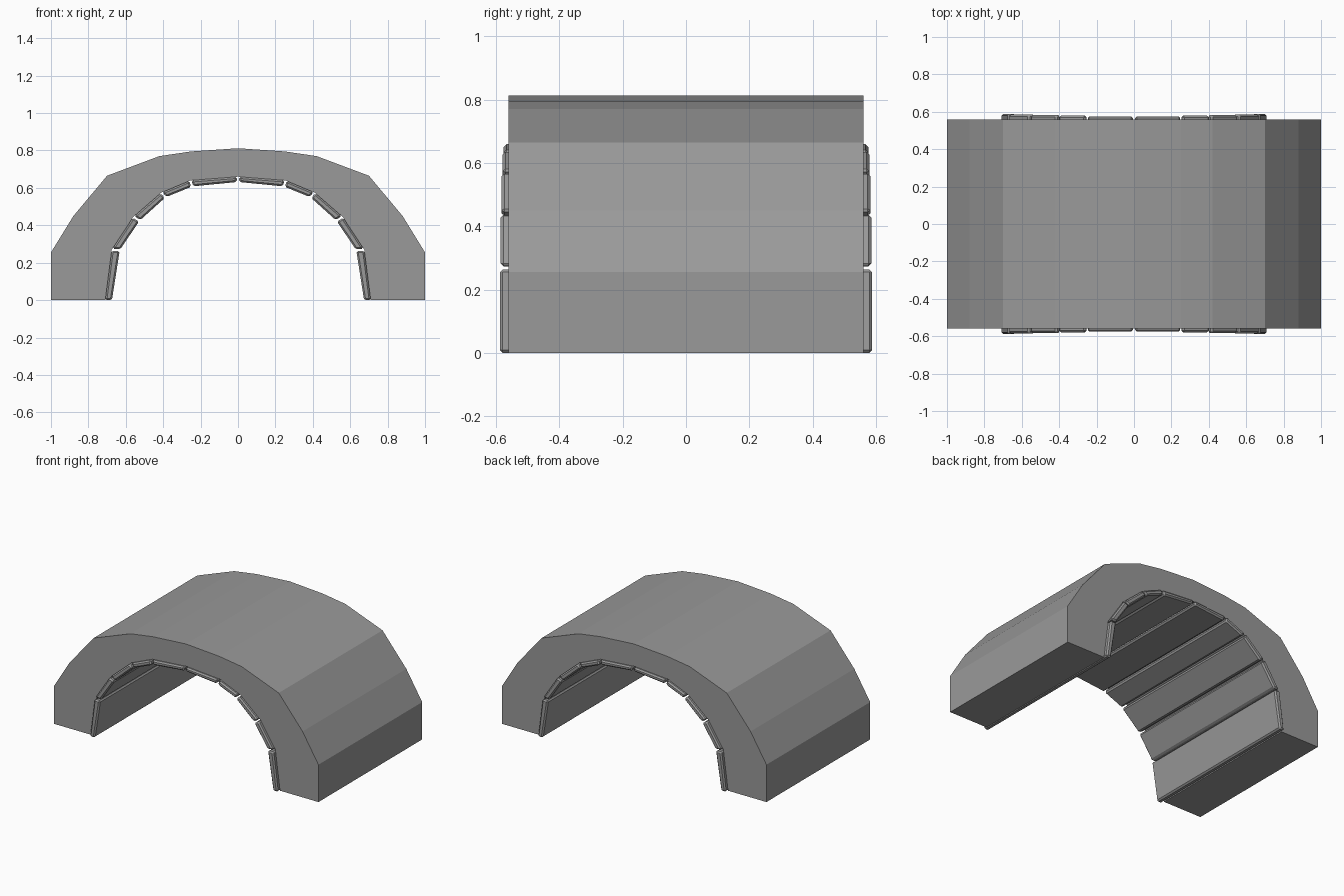
import bpy, bmesh
from mathutils import Vector

cube = bpy.data.objects.get("Cube")
if cube:
    bpy.data.objects.remove(cube)

grey = bpy.data.materials.new("stone grey")
grey.use_nodes = True
colour = (0.32, 0.32, 0.32, 1)
grey.diffuse_color = colour
grey.node_tree.nodes["Principled BSDF"].inputs["Base Color"].default_value = colour


def extrude_profile(name, points, half_depth, open_at_centre=False):
    """Extrude an (x, z) outline along y and mirror it to the other side."""
    bm = bmesh.new()
    face = bm.faces.new([bm.verts.new((x, -half_depth, z)) for x, z in points])
    ret = bmesh.ops.extrude_face_region(bm, geom=[face])
    moved = [g for g in ret["geom"] if isinstance(g, bmesh.types.BMVert)]
    bmesh.ops.translate(bm, vec=(0, 2 * half_depth, 0), verts=moved)
    bmesh.ops.recalc_face_normals(bm, faces=bm.faces)
    if open_at_centre:
        hidden = [f for f in bm.faces if all(abs(v.co.x) < 0.001 for v in f.verts)]
        bmesh.ops.delete(bm, geom=hidden, context="FACES")
    mesh = bpy.data.meshes.new(name)
    bm.to_mesh(mesh)
    bm.free()
    mesh.materials.append(grey)
    obj = bpy.data.objects.new(name, mesh)
    bpy.context.collection.objects.link(obj)
    return obj


def mirror(obj):
    mod = obj.modifiers.new("Mirror", "MIRROR")
    mod.use_mirror_merge = False


# Arch shell: outer and inner curves of one half, leaving a seam at the crown
outer = [(1, 0), (1, 0.255), (0.88, 0.45), (0.70, 0.665),
         (0.42, 0.77), (0.25, 0.795), (0, 0.812)]
inner = [(0.71, 0), (0.675, 0.27), (0.56, 0.445),
         (0.41, 0.575), (0.255, 0.64), (0, 0.66)]
shell = extrude_profile("arch_shell", outer + inner[::-1], 0.56, True)
mirror(shell)

# Lining panels: one chamfered slab per inner segment, separated by narrow joints
lining = [(0.674, 0), (0.632, 0.268), (0.526, 0.425),
          (0.387, 0.55), (0.245, 0.608), (0, 0.632)]
for i in range(len(inner) - 1):
    a, b, c, d = (Vector(p) for p in (inner[i], inner[i + 1], lining[i + 1], lining[i]))
    gap = 0.006 / (b - a).length
    start = 0 if i == 0 else gap
    quad = [a.lerp(b, start), a.lerp(b, 1 - gap), d.lerp(c, 1 - gap), d.lerp(c, start)]
    panel = extrude_profile(f"lining_panel_{i + 1}", quad, 0.588 - 0.003 * i)
    bevel = panel.modifiers.new("Bevel", "BEVEL")
    bevel.width = 0.009
    bevel.segments = 1
    mirror(panel)
